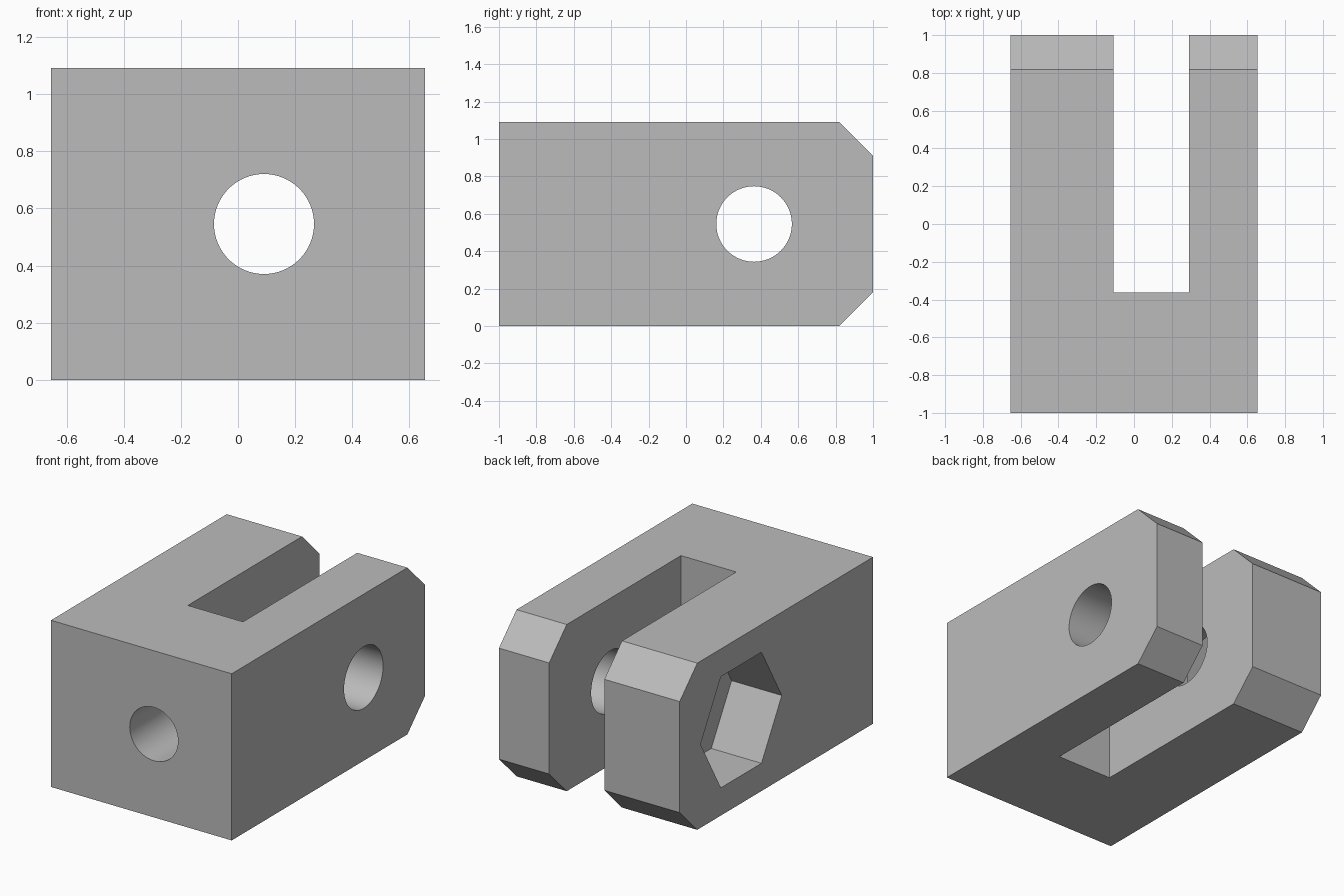
import bpy, bmesh, math
from mathutils import Matrix

cube = bpy.data.objects.get("Cube")
if cube:
    bpy.data.objects.remove(cube, do_unlink=True)

GREY = (0.5, 0.5, 0.5, 1)
mat = bpy.data.materials.new("plain grey")
mat.use_nodes = True
mat.diffuse_color = GREY
mat.node_tree.nodes["Principled BSDF"].inputs["Base Color"].default_value = GREY

W, H, MID = 0.6545, 1.091, 0.5455   # half width, height, hole height
CH = 0.182                          # chamfer
PIN_Y, BORE_X = 0.364, 0.091


def add_object(name, bm):
    bmesh.ops.recalc_face_normals(bm, faces=bm.faces)
    mesh = bpy.data.meshes.new(name)
    bm.to_mesh(mesh)
    bm.free()
    mesh.materials.append(mat)
    obj = bpy.data.objects.new(name, mesh)
    bpy.context.collection.objects.link(obj)
    return obj


def rod(name, sides, radius, start, end, axis, centre):
    """Prism along x or y, from start to end, centred on the other two axes."""
    bm = bmesh.new()
    bmesh.ops.create_cone(bm, cap_ends=True, segments=sides, radius1=radius,
                          radius2=radius, depth=end - start)
    mid = (start + end) / 2
    if axis == "x":
        turn, place = Matrix.Rotation(math.pi / 2, 4, "Y"), (mid, *centre)
        # first corner must point along y
        spin = Matrix.Identity(4)
    else:
        turn, place = Matrix.Rotation(math.pi / 2, 4, "X"), (centre[0], mid, centre[1])
        spin = Matrix.Identity(4)
    bm.transform(Matrix.Translation(place) @ turn @ spin)
    return add_object(name, bm)


# Block with chamfered rear end, extruded across its width
profile = [(-1, 0), (1 - CH, 0), (1, CH), (1, H - CH), (1 - CH, H), (-1, H)]
bm = bmesh.new()
face = bm.faces.new([bm.verts.new((-W, y, z)) for y, z in profile])
new = bmesh.ops.extrude_face_region(bm, geom=[face])["geom"]
bmesh.ops.translate(bm, vec=(2 * W, 0, 0),
                    verts=[v for v in new if isinstance(v, bmesh.types.BMVert)])
body = add_object("clevis_body", bm)

# Slot between the two arms
bm = bmesh.new()
bmesh.ops.create_cube(bm, size=1)
bm.transform(Matrix.Translation((BORE_X, 0.42, MID)) @ Matrix.Diagonal((0.4, 1.567, 2, 1)))
cutters = [add_object("slot_cutter", bm)]

# Front bore, cross pin hole and hexagonal nut pocket
cutters += [
    rod("front_bore_cutter", 64, 0.175, -1.2, 0, "y", (BORE_X, MID)),
    rod("pin_hole_cutter", 64, 0.202, -0.5, 1, "x", (PIN_Y, MID)),
    rod("nut_pocket_cutter", 6, 0.42, -1, -0.291, "x", (PIN_Y, MID)),
]

for cutter in cutters:
    cutter.hide_render = True
    mod = body.modifiers.new(cutter.name, "BOOLEAN")
    mod.operation, mod.solver, mod.object = "DIFFERENCE", "EXACT", cutter
    bpy.context.view_layer.objects.active = body
    bpy.ops.object.modifier_apply(modifier=mod.name)
    bpy.data.objects.remove(cutter, do_unlink=True)

# Smooth the round bores, keep the block edges crisp
bpy.ops.object.select_all(action="DESELECT")
body.select_set(True)
bpy.context.view_layer.objects.active = body
bpy.ops.object.shade_smooth_by_angle(angle=math.radians(30))
